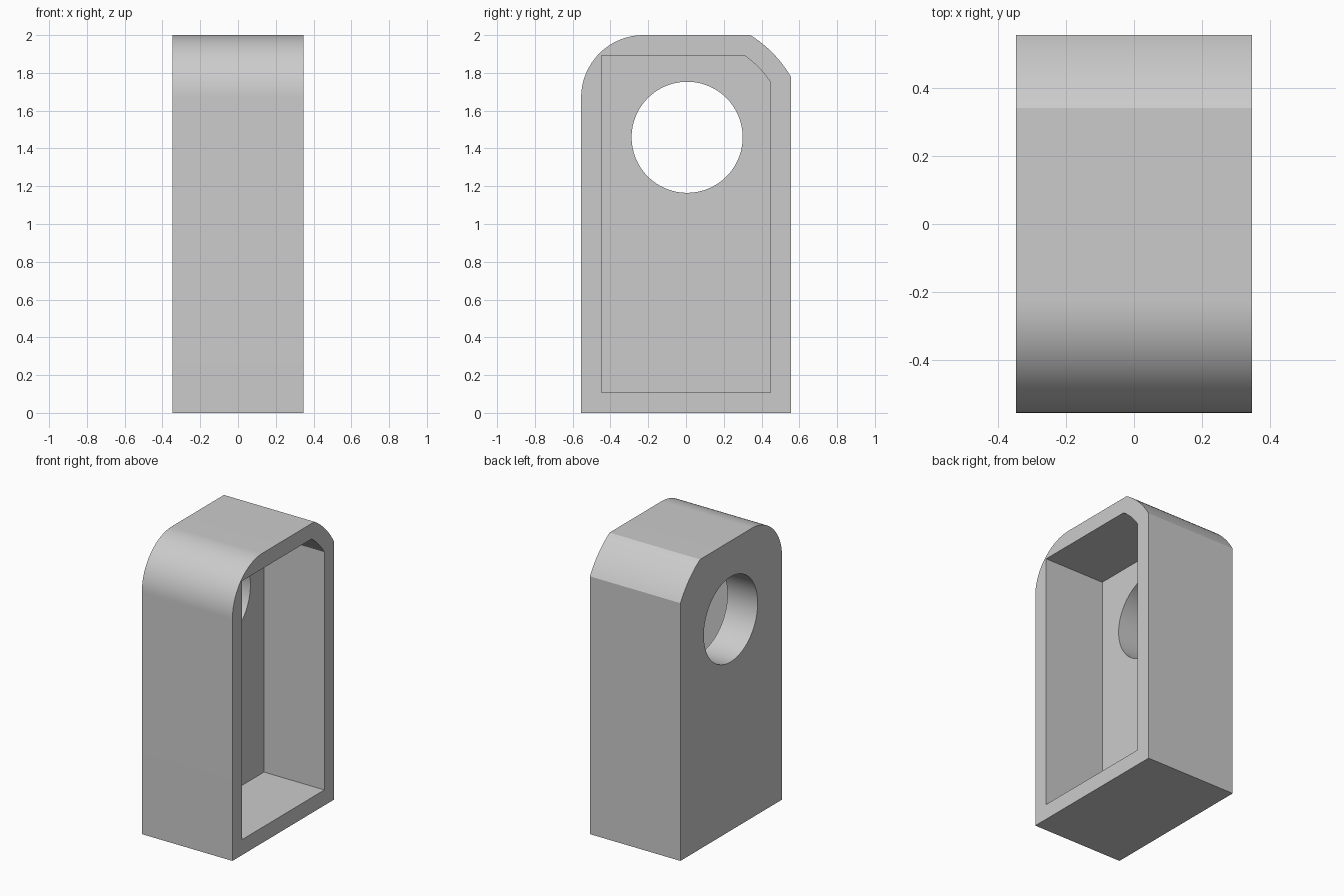
import bpy, bmesh
from math import cos, sin, pi, atan2, sqrt, radians

cube = bpy.data.objects.get("Cube")
if cube:
    bpy.data.objects.remove(cube, do_unlink=True)

HALF_X, HALF_Y, TOP = 0.346, 0.555, 2.0
WALL = 0.107
FLOOR_X = -0.115          # inner face of the thick side plate
HOLE = (0.006, 1.459)     # hole centre in y, z
HOLE_R, BACK_R, FRONT_R = 0.294, 0.636, 0.33

grey = bpy.data.materials.new("light_grey")
grey.use_nodes = True
colour = (0.6, 0.6, 0.6, 1)
grey.diffuse_color = colour
grey.node_tree.nodes["Principled BSDF"].inputs["Base Color"].default_value = colour


def arc(centre, r, start, end, steps):
    angles = [start + (end - start) * i / steps for i in range(steps + 1)]
    return [(centre[0] + r * cos(a), centre[1] + r * sin(a)) for a in angles]


def back_arc(right, top, r):
    """Arc about the hole centre that trims the upper back corner."""
    dy, dz = right - HOLE[0], top - HOLE[1]
    return arc(HOLE, r, atan2(sqrt(r * r - dy * dy), dy),
               atan2(dz, sqrt(r * r - dz * dz)), 16)


def prism(name, profile, x0, x1):
    """Extrude a y-z profile along x."""
    bm = bmesh.new()
    face = bm.faces.new([bm.verts.new((x0, y, z)) for y, z in profile])
    side = bmesh.ops.extrude_face_region(bm, geom=[face])["geom"]
    verts = [v for v in side if isinstance(v, bmesh.types.BMVert)]
    bmesh.ops.translate(bm, verts=verts, vec=(x1 - x0, 0, 0))
    bmesh.ops.recalc_face_normals(bm, faces=bm.faces)
    mesh = bpy.data.meshes.new(name)
    bm.to_mesh(mesh)
    bm.free()
    obj = bpy.data.objects.new(name, mesh)
    bpy.context.collection.objects.link(obj)
    mesh.materials.append(grey)
    return obj


# Outer block: rounded front corner, trimmed back corner
outer = [(-HALF_Y, 0), (HALF_Y, 0)]
outer += back_arc(HALF_Y, TOP, BACK_R)
outer += arc((FRONT_R - HALF_Y, TOP - FRONT_R), FRONT_R, pi / 2, pi, 32)
housing = prism("housing", outer, -HALF_X, HALF_X)

# Recess open to the left side, with a square front corner
inner_y, inner_top = HALF_Y - WALL, TOP - WALL
inner = [(-inner_y, WALL), (inner_y, WALL)]
inner += back_arc(inner_y, inner_top, BACK_R - WALL)
inner.append((-inner_y, inner_top))
recess = prism("recess_cutter", inner, FLOOR_X, HALF_X + 0.2)

# Round hole through the side plate
bore = prism("hole_cutter", arc(HOLE, HOLE_R, 0, 2 * pi, 96)[:-1], -HALF_X - 0.2, 0.1)

bpy.context.view_layer.objects.active = housing
housing.select_set(True)
for cutter in (recess, bore):
    mod = housing.modifiers.new(cutter.name, 'BOOLEAN')
    mod.operation = 'DIFFERENCE'
    mod.solver = 'EXACT'
    mod.object = cutter
    bpy.ops.object.modifier_apply(modifier=mod.name)
    bpy.data.objects.remove(cutter, do_unlink=True)

bpy.ops.object.shade_smooth_by_angle(angle=radians(20))
